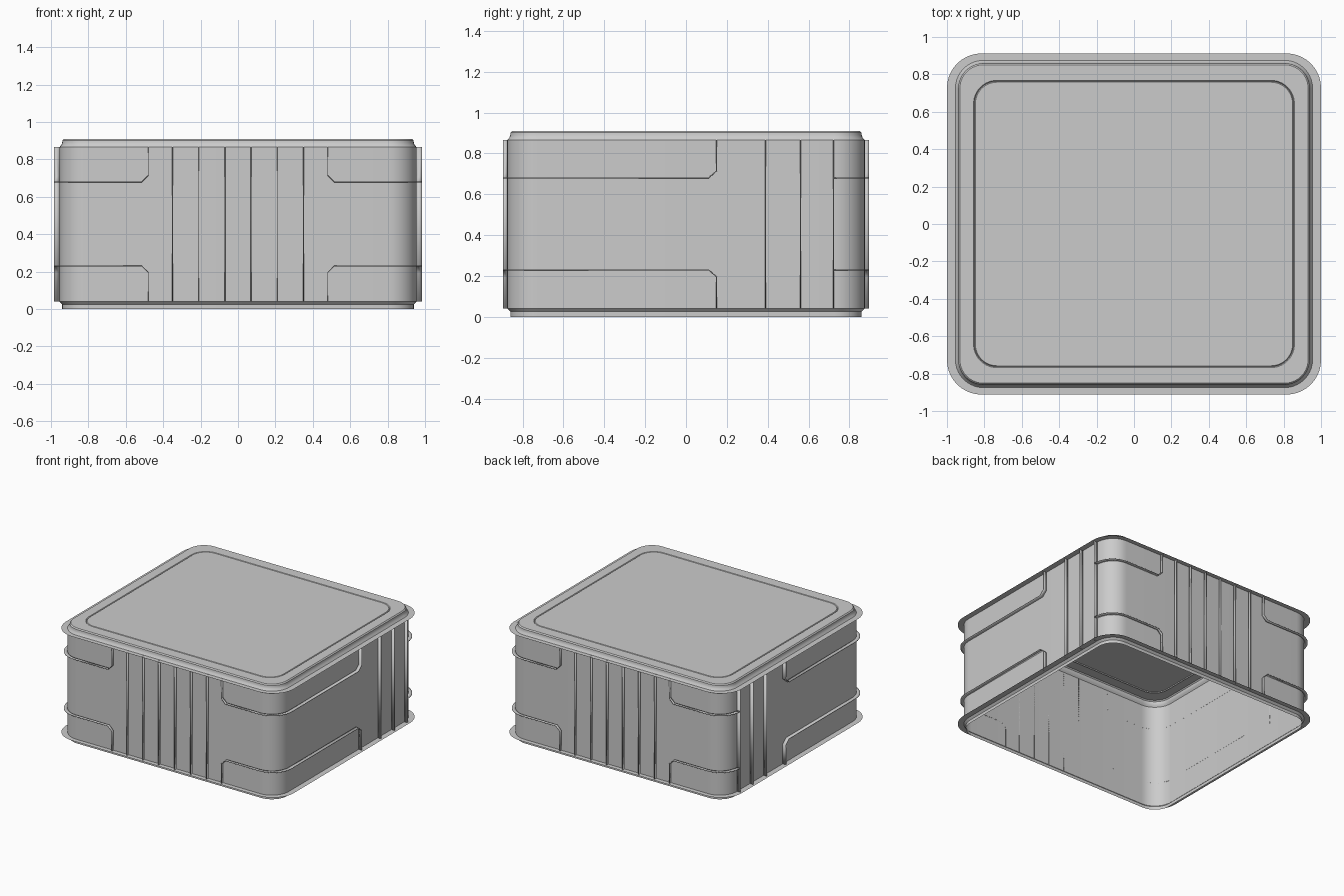
import bpy
import math

cube = bpy.data.objects.get("Cube")
if cube:
    bpy.data.objects.remove(cube, do_unlink=True)

# Single plastic colour
grey = bpy.data.materials.new("light_grey_plastic")
grey.use_nodes = True
grey.diffuse_color = (0.6, 0.6, 0.6, 1)
grey.node_tree.nodes["Principled BSDF"].inputs["Base Color"].default_value = (0.6, 0.6, 0.6, 1)

SEG = 10                      # segments per rounded corner
WALL = (0.955, 0.875, 0.15)   # half width, half depth, corner radius
RIB = (0.983, 0.896, 0.172)   # outer edge of the ribs
FLANGE = (1.0, 0.912, 0.185)
Z_LOW, Z_HIGH = 0.04, 0.865   # flange heights


def corner(size, sx, sy):
    """Arc of one corner, running from the front/back wall to the side wall."""
    hx, hy, r = size
    pts = []
    for i in range(SEG + 1):
        a = math.pi / 2 * (1 - i / SEG)
        pts.append((sx * (hx - r + r * math.cos(a)), sy * (hy - r + r * math.sin(a))))
    return pts


def outline(size):
    """Counter-clockwise rounded rectangle."""
    return (corner(size, 1, -1) + corner(size, 1, 1)[::-1]
            + corner(size, -1, 1) + corner(size, -1, -1)[::-1])


def make(name, verts, faces, thickness=0.0):
    mesh = bpy.data.meshes.new(name)
    mesh.from_pydata(verts, [], faces)
    mesh.materials.append(grey)
    obj = bpy.data.objects.new(name, mesh)
    bpy.context.collection.objects.link(obj)
    bpy.ops.object.select_all(action="DESELECT")
    obj.select_set(True)
    bpy.context.view_layer.objects.active = obj
    bpy.ops.object.shade_smooth_by_angle(angle=math.radians(30))
    if thickness:
        mod = obj.modifiers.new("thickness", "SOLIDIFY")
        mod.thickness = thickness
        mod.offset = 0
    return obj


def loft(name, rings, cap=False):
    """Skin a stack of rounded rectangles given as (size, z)."""
    verts, faces = [], []
    for size, z in rings:
        verts += [(x, y, z) for x, y in outline(size)]
    n = 4 * (SEG + 1)
    for k in range(len(rings) - 1):
        for i in range(n):
            j = (i + 1) % n
            faces.append((k * n + i, k * n + j, k * n + n + j, k * n + n + i))
    if cap:
        faces.append(tuple(range((len(rings) - 1) * n, len(rings) * n)))
    return make(name, verts, faces)


def ribbon(name, inner, outer):
    """Thin rib standing between two matching paths."""
    n = len(inner)
    faces = [(i, i + 1, n + i + 1, n + i) for i in range(n - 1)]
    return make(name, inner + outer, faces, 0.005)


def inset(size, d):
    return (size[0] - d, size[1] - d, size[2] - d)


# Open-bottomed shell: stepped foot, wall, stepped rim, grooved top
PANEL = (0.858, 0.768, 0.125)
loft("box_shell", [
    (inset(WALL, 0.015), 0.0), (inset(WALL, 0.015), 0.025),
    (WALL, Z_LOW), (WALL, Z_HIGH),
    (inset(WALL, 0.011), 0.878), (inset(WALL, 0.015), 0.89),
    (inset(WALL, 0.016), 0.902), (inset(WALL, 0.024), 0.91),
    (PANEL, 0.91), (inset(PANEL, 0.005), 0.903), (inset(PANEL, 0.01), 0.91),
], cap=True)

# Flat flanges round the foot and the rim
for name, z in (("lower_flange", Z_LOW), ("upper_flange", Z_HIGH)):
    loft(name, [(FLANGE, z), (WALL, z)])

# Upright ribs on the front and back walls
for side, sy in (("front", -1), ("back", 1)):
    for k in range(6):
        x = -0.35 + 0.14 * k
        ribbon(f"{side}_rib_{k + 1}",
               [(x, sy * WALL[1], Z_LOW), (x, sy * WALL[1], Z_HIGH)],
               [(x, sy * RIB[1], Z_LOW), (x, sy * RIB[1], Z_HIGH)])

# Upright ribs on the side walls
for side, sx in (("left", 1), ("right", -1)):
    for k, y in enumerate((0.39, 0.56, 0.722)):
        ribbon(f"{side}_rib_{k + 1}",
               [(sx * WALL[0], y, Z_LOW), (sx * WALL[0], y, Z_HIGH)],
               [(sx * RIB[0], y, Z_LOW), (sx * RIB[0], y, Z_HIGH)])


def corner_path(size, sx, sy, z, z_end):
    """Level path round a corner, turning to the flange at its free ends."""
    hx, hy = size[:2]
    step = 0.035 if z_end > z else -0.035
    path = [(sx * 0.48, sy * hy, z_end), (sx * 0.48, sy * hy, z + step),
            (sx * 0.515, sy * hy, z)]
    path += [(x, y, z) for x, y in corner(size, sx, sy)]
    if sy < 0:
        path += [(sx * hx, 0.11, z), (sx * hx, 0.15, z + step), (sx * hx, 0.15, z_end)]
    return path


# Wrap-around ribs at the four corners
for sx, side in ((1, "left"), (-1, "right")):
    for sy, end in ((-1, "front"), (1, "back")):
        for level, z, z_end in (("upper", 0.68, Z_HIGH), ("lower", 0.23, Z_LOW)):
            ribbon(f"{end}_{side}_{level}_corner_rib",
                   corner_path(WALL, sx, sy, z, z_end),
                   corner_path(RIB, sx, sy, z, z_end))
